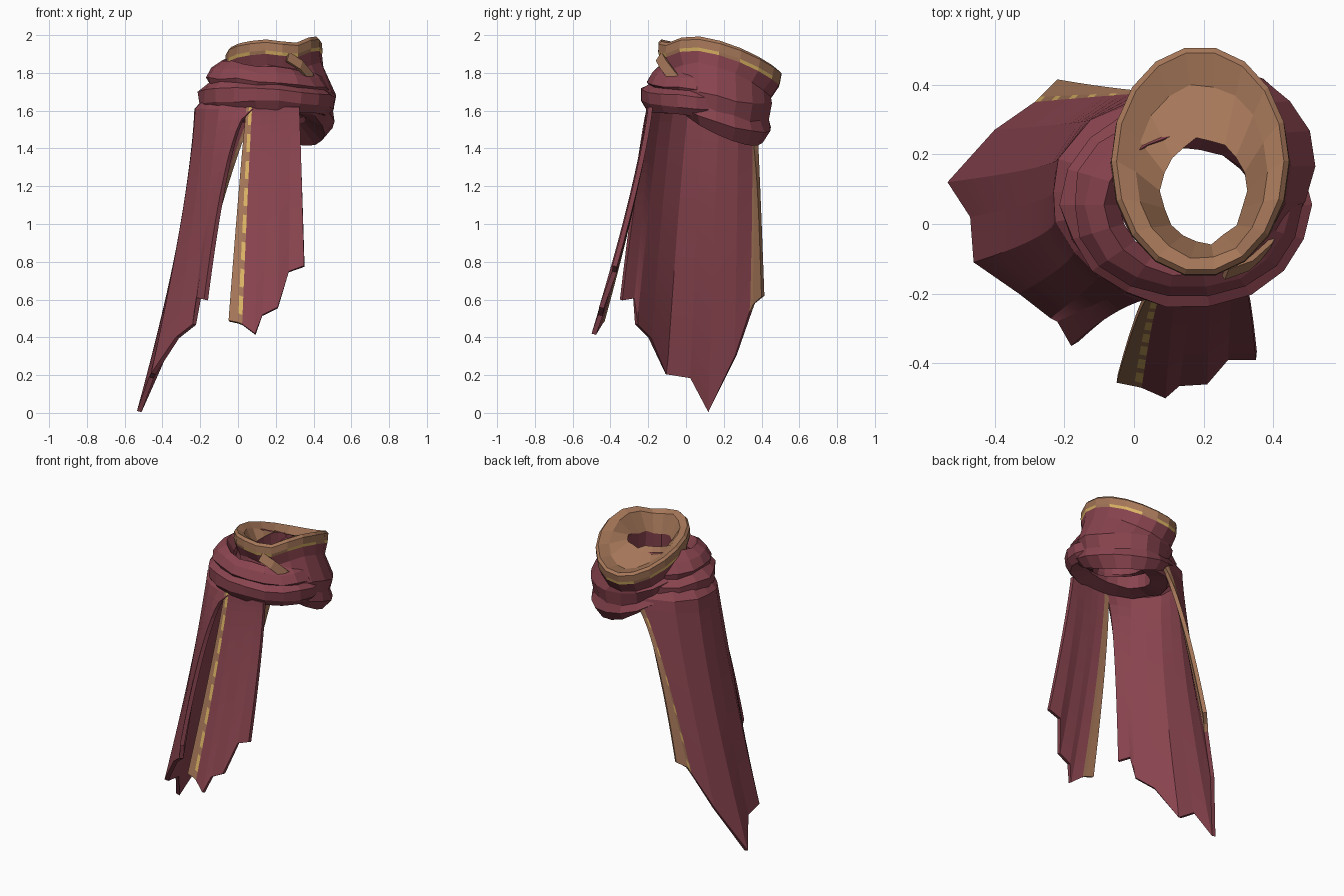
import bpy, bmesh, math, random
from mathutils import Vector

random.seed(4)
cube = bpy.data.objects.get("Cube")
if cube:
    bpy.data.objects.remove(cube, do_unlink=True)


def material(name, rgb):
    m = bpy.data.materials.new(name)
    m.use_nodes = True
    m.diffuse_color = (*rgb, 1)
    m.node_tree.nodes["Principled BSDF"].inputs["Base Color"].default_value = (*rgb, 1)
    return m


red = material("wine cloth", (0.25, 0.058, 0.078))
tan = material("tan border", (0.38, 0.185, 0.10))
gold = material("gold stitching", (0.72, 0.46, 0.13))
RED, TAN, GOLD = range(3)
# The second half of the slots colours the lining of each hanging sheet
SLOTS = [red, tan, gold, red, tan, tan]


def sheet(name, rows, rule, closed=False, flip=False, thickness=0.0):
    """Grid of points; closed makes a ring-shaped tube, otherwise a thin cloth."""
    bm = bmesh.new()
    grid = [[bm.verts.new(p) for p in row] for row in rows]
    nr, nc = len(grid), len(grid[0])
    for i in range(nr if closed else nr - 1):
        for j in range(nc if closed else nc - 1):
            i2, j2 = (i + 1) % nr, (j + 1) % nc
            quad = [grid[i][j], grid[i][j2], grid[i2][j2], grid[i2][j]]
            f = bm.faces.new(quad[::-1] if flip else quad)
            f.material_index = rule(i, j)
    if closed:
        bmesh.ops.recalc_face_normals(bm, faces=bm.faces)
    me = bpy.data.meshes.new(name)
    bm.to_mesh(me)
    bm.free()
    for m in SLOTS:
        me.materials.append(m)
    ob = bpy.data.objects.new(name, me)
    bpy.context.collection.objects.link(ob)
    if thickness:
        s = ob.modifiers.new("Thickness", "SOLIDIFY")
        s.thickness, s.offset = thickness, -1
        s.material_offset = s.material_offset_rim = 3


def ring(cx, cy, rx, ry, height, n, wobble=0.0):
    pts = []
    for k in range(n):
        a = 2 * math.pi * k / n
        w = 1 + random.uniform(-wobble, wobble)
        pts.append(Vector((cx + rx * w * math.cos(a), cy + ry * w * math.sin(a),
                           height(a) + random.uniform(-wobble, wobble) * 0.3)))
    return pts


def rim(drop):
    """Collar edge: low at the back, dipping where the cloth crosses."""
    return lambda a: (1.895 - drop + 0.03 * math.cos(a) - 0.09 * math.sin(a)
                      + 0.045 * math.cos(a) ** 2
                      - 0.04 * max(0, math.cos(a + 1.1)) ** 12)


def slope(z, amount, toward):
    return lambda a: z + amount * math.cos(a - toward)


# Upper wrap: nearly flat tan collar around the neck hole, red throat and folds
N = 18
upper = [
    ring(0.20, 0.10, 0.135, 0.165, slope(1.62, 0.03, -1.5), N),
    ring(0.20, 0.095, 0.12, 0.15, slope(1.86, 0.02, 1.5), N, 0.05),
    ring(0.195, 0.15, 0.19, 0.25, rim(0.015), N, 0.015),
    ring(0.19, 0.18, 0.24, 0.315, rim(0.0), N),
    ring(0.19, 0.18, 0.255, 0.33, rim(0.015), N),
    ring(0.19, 0.175, 0.257, 0.327, rim(0.058), N),
    ring(0.19, 0.175, 0.255, 0.322, rim(0.076), N),
    ring(0.20, 0.165, 0.25, 0.285, rim(0.14), N, 0.02),
    ring(0.22, 0.165, 0.295, 0.29, slope(1.70, -0.07, 1.2), N, 0.03),
    ring(0.22, 0.16, 0.28, 0.275, slope(1.64, -0.10, 1.1), N, 0.03),
    ring(0.22, 0.16, 0.295, 0.29, slope(1.60, -0.12, 1.0), N, 0.03),
    ring(0.22, 0.16, 0.24, 0.25, slope(1.56, -0.15, 0.95), N, 0.02),
    ring(0.20, 0.12, 0.16, 0.19, slope(1.58, -0.05, 1.0), N),
]


def upper_colour(i, j):
    if i == 5:
        return GOLD if j % 3 else TAN
    return TAN if 1 <= i <= 4 else RED


sheet("upper_wrap", upper, upper_colour, closed=True)

# Lower wrap: bunched folds around the shoulders, as (radius, height)
folds = [(0.20, 1.78), (0.245, 1.84), (0.295, 1.80), (0.33, 1.745), (0.315, 1.72),
         (0.36, 1.69), (0.355, 1.62), (0.315, 1.57), (0.20, 1.59)]
lower = [ring(0.155, 0.055, r, r * 0.82, slope(z, 0.03, 2.6 + 0.3 * k), 18, 0.025)
         for k, (r, z) in enumerate(folds)]
sheet("lower_wrap", lower, lambda i, j: RED, closed=True)

# Tan edge crossing down beside the collar
edge = [Vector(p) for p in ((0.26, -0.16, 1.865), (0.33, -0.135, 1.82),
                            (0.385, -0.085, 1.755), (0.425, -0.01, 1.68))]
across = Vector((0.012, 0.03, 0.045))
sheet("crossing_border", [[p + across for p in edge], edge],
      lambda i, j: TAN, flip=True, thickness=0.015)


def hang(tops, bottoms, powers, rows):
    """Drape columns from the wrap to a ragged hem."""
    out = []
    for r in range(rows + 1):
        t = r / rows
        row = []
        for a, b, p in zip(tops, bottoms, powers):
            x = a[0] + (b[0] - a[0]) * t ** p[0]
            y = a[1] + (b[1] - a[1]) * t ** p[1]
            row.append(Vector((x, y, a[2] + (b[2] - a[2]) * t)))
        out.append(row)
    return out


def stitched(border, stitch, dashes):
    """Tan border column beside a dashed gold column; dashes out of three."""
    def rule(i, j):
        if j == stitch:
            return GOLD if i % 3 < dashes else TAN
        return TAN if j == border else RED
    return rule


# Front tail: narrow hanging strip
hem = [(-0.05, -0.455, 0.49), (0.0, -0.465, 0.48), (0.022, -0.47, 0.47),
       (0.09, -0.50, 0.42), (0.13, -0.465, 0.52), (0.21, -0.46, 0.56),
       (0.27, -0.39, 0.75), (0.35, -0.39, 0.78)]
tops = [(x, -0.21 + 0.05 * abs(x - 0.15), 1.62)
        for x in (0.045, 0.058, 0.075, 0.12, 0.17, 0.22, 0.28, 0.325)]
sheet("front_tail", hang(tops, hem, [(0.9, 1.25)] * 8, 24),
      stitched(0, 1, 2), flip=True, thickness=0.025)

# Side tail: broad cape-like sheet curving around the right side
hem = [(-0.18, -0.35, 0.60), (-0.22, -0.28, 0.61), (-0.24, -0.27, 0.47),
       (-0.33, -0.20, 0.40), (-0.46, -0.11, 0.21), (-0.47, 0.02, 0.19),
       (-0.535, 0.12, 0.01), (-0.40, 0.27, 0.31), (-0.285, 0.35, 0.54),
       (-0.27, 0.365, 0.58), (-0.22, 0.415, 0.62)]
spread = [0, 0.08, 0.17, 0.27, 0.37, 0.46, 0.56, 0.70, 0.91, 0.93, 1]
tops, powers = [], []
for k, s in enumerate(spread):
    a = math.radians(-95 - 188 * s)
    ripple = 0.004 * (-1) ** k
    tops.append((0.11 + (0.345 + ripple) * math.cos(a),
                 0.085 + 0.295 * math.sin(a), 1.61))
    powers.append((0.5 + 0.9 * math.sin(math.pi * s), 0.85))
drape = hang(tops, hem, powers, 18)
# Shoulder row tucked up under the wrap
drape.insert(0, [Vector((0.15 + (x - 0.15) * 0.75, 0.07 + (y - 0.07) * 0.75, 1.71))
                 for x, y, z in tops])
sheet("side_tail", drape, stitched(9, 8, 1), thickness=0.025)
